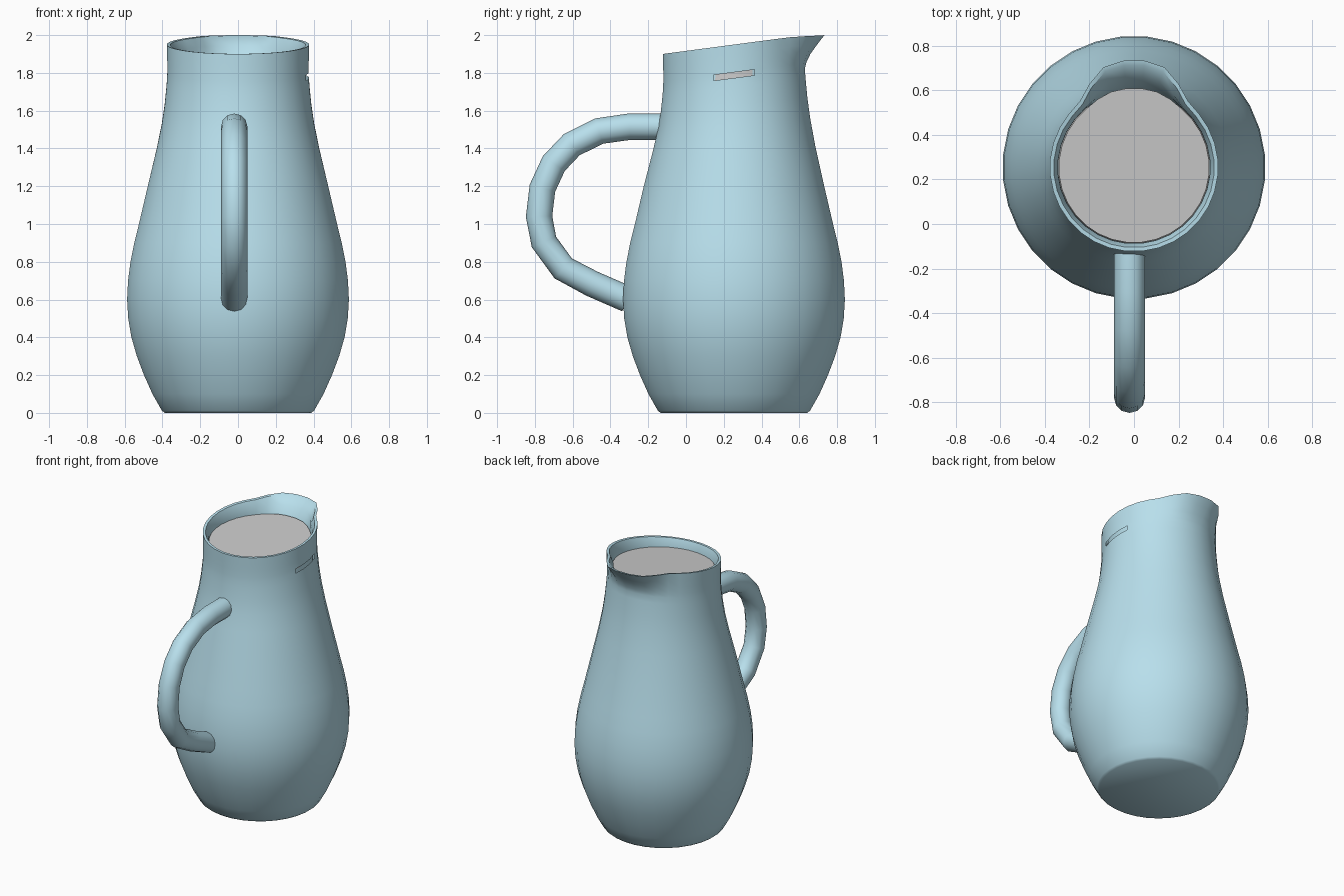
import bpy, bmesh, math

if "Cube" in bpy.data.objects:
    bpy.data.objects.remove(bpy.data.objects["Cube"])

CY = 0.254      # jug axis in y
SEG = 32


def smooth(t):
    t = max(0.0, min(1.0, t))
    return t * t * (3 - 2 * t)


def ring(bm, r, h, spout=0.0):
    """One horizontal loop; upper loops tilt with the rim and may pull a spout toward +y."""
    slope = 0.132 * smooth((h - 1.2) / 0.58)
    verts = []
    for i in range(SEG):
        a = 2 * math.pi * (i + 0.5) / SEG            # measured from +y
        off = math.degrees(min(a, 2 * math.pi - a))
        rr = r + spout * (1 - smooth((off - 10) / 34))
        z = h + slope * r * math.cos(a)
        verts.append(bm.verts.new((rr * math.sin(a), CY + rr * math.cos(a), z)))
    return verts


def skin(bm, loops):
    for a, b in zip(loops, loops[1:]):
        for i in range(SEG):
            j = (i + 1) % SEG
            bm.faces.new((a[i], a[j], b[j], b[i]))


def finish(bm, name, mat=None, angle=40):
    bmesh.ops.recalc_face_normals(bm, faces=bm.faces[:])
    me = bpy.data.meshes.new(name)
    bm.to_mesh(me)
    bm.free()
    ob = bpy.data.objects.new(name, me)
    bpy.context.collection.objects.link(ob)
    shade(ob, mat, angle)
    return ob


def shade(ob, mat, angle):
    if mat:
        ob.data.materials.append(mat)
    bpy.ops.object.select_all(action='DESELECT')
    ob.select_set(True)
    bpy.context.view_layer.objects.active = ob
    bpy.ops.object.shade_smooth_by_angle(angle=math.radians(angle))


blue = bpy.data.materials.new("pale_blue")
blue.diffuse_color = (0.48, 0.74, 0.84, 1)
blue.use_nodes = True
blue.node_tree.nodes["Principled BSDF"].inputs["Base Color"].default_value = blue.diffuse_color

# Profile: radius, height, spout pull
outer = [(0.39, 0, 0), (0.405, 0.012, 0), (0.455, 0.1, 0), (0.5, 0.2, 0), (0.538, 0.3, 0),
         (0.567, 0.4, 0), (0.584, 0.5, 0), (0.59, 0.6, 0), (0.585, 0.7, 0), (0.572, 0.8, 0),
         (0.552, 0.9, 0), (0.527, 1.0, 0), (0.48, 1.2, 0), (0.432, 1.4, 0), (0.405, 1.53, 0),
         (0.39, 1.63, 0), (0.38, 1.73, 0), (0.377, 1.773, 0), (0.376, 1.803, 0.008),
         (0.376, 1.85, 0.03), (0.377, 1.9, 0.065), (0.378, 1.95, 0.103)]

# Jug wall, outside then back down inside
bm = bmesh.new()
wall = [ring(bm, *p) for p in outer]
inside = [(0.36, 1.948, 0.1)] + [(r - 0.035, max(h, 0.04), s) for r, h, s in outer[-2:1:-1]]
wall += [ring(bm, *p) for p in inside]
skin(bm, wall)
bm.faces.new(wall[0])
bm.faces.new(wall[-1])
# Narrow level-gauge slot on the right side
slot = [f for f in bm.faces
        if f.calc_center_median().x > 0.31 and abs(f.calc_center_median().y - CY) < 0.09
        and 1.775 < f.calc_center_median().z < 1.802]
bmesh.ops.delete(bm, geom=slot, context='FACES')
finish(bm, "jug_body", blue)

# Liquid filling the jug, grey
bm = bmesh.new()
fill = [ring(bm, r - 0.038, max(h, 0.045), s) for r, h, s in outer[2:-3]]
top = ring(bm, 0.338, 1.87, 0.018)
for v in top:
    v.co.z = 1.842 + 0.075 * (v.co.y + 0.1)
fill.append(top)
skin(bm, fill)
bm.faces.new(fill[0])
bm.faces.new(top)
finish(bm, "liquid")

# Handle: round tube along a path
path = [(-0.12, 1.515), (-0.3, 1.515), (-0.46, 1.492), (-0.605, 1.42), (-0.7, 1.32),
        (-0.76, 1.19), (-0.778, 1.04), (-0.752, 0.905), (-0.65, 0.765), (-0.5, 0.685),
        (-0.31, 0.602)]
cu = bpy.data.curves.new("handle", 'CURVE')
cu.dimensions = '3D'
cu.bevel_depth = 0.07
cu.bevel_resolution = 4
cu.use_fill_caps = True
sp = cu.splines.new('POLY')
sp.points.add(len(path) - 1)
for p, (y, z) in zip(sp.points, path):
    p.co = (-0.02, y, z, 1)
handle = bpy.data.objects.new("handle", cu)
bpy.context.collection.objects.link(handle)
bpy.ops.object.select_all(action='DESELECT')
handle.select_set(True)
bpy.context.view_layer.objects.active = handle
bpy.ops.object.convert(target='MESH')
shade(bpy.context.view_layer.objects.active, blue, 50)
